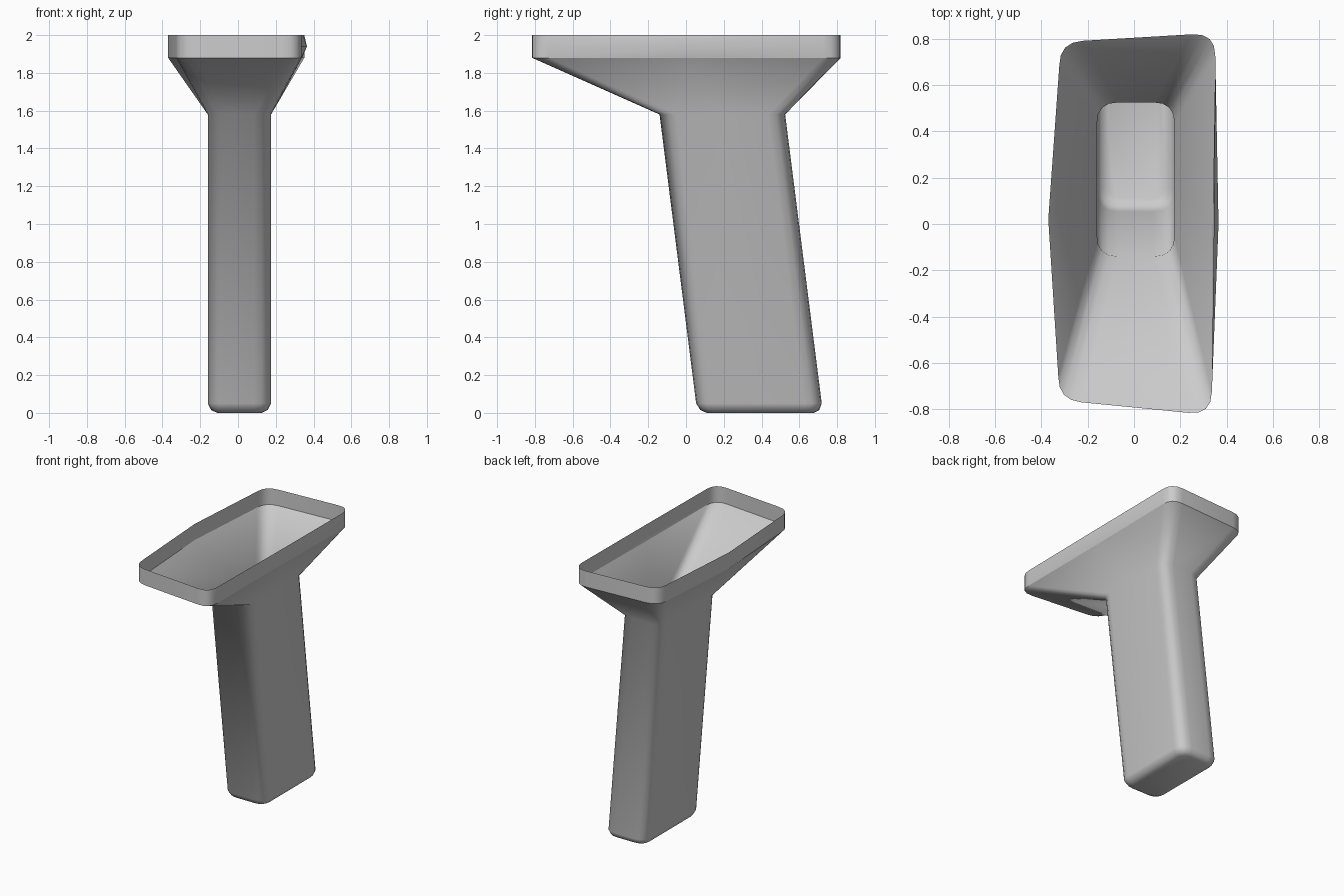
import bpy, bmesh
from mathutils import Vector

cube = bpy.data.objects.get("Cube")
if cube:
    bpy.data.objects.remove(cube)

grey = bpy.data.materials.new("plain grey")
grey.use_nodes = True
colour = (0.6, 0.6, 0.6, 1)
grey.diffuse_color = colour
grey.node_tree.nodes["Principled BSDF"].inputs["Base Color"].default_value = colour


def rounded_ring(corners, sides, radius, z, steps=4):
    """Four-cornered outline with rounded corners and a midpoint on each long side."""
    corners = [Vector(c) for c in corners]
    points = []
    for i, c in enumerate(corners):
        a = c + (corners[i - 1] - c).normalized() * radius
        b = c + (corners[(i + 1) % 4] - c).normalized() * radius
        for k in range(steps + 1):
            t = k / steps
            points.append(a * (1 - t) ** 2 + c * 2 * t * (1 - t) + b * t * t)
        if i % 2 == 0:
            points.append(Vector(sides[i // 2]))
    return [(p.x, p.y, z) for p in points]


def grip_ring(z, inset=0.0, radius=0.09):
    """Cross-section of the leaning grip."""
    shift = 0.2 * (1 - z / 1.58)
    x0, x1 = -0.16 + inset, 0.175 - inset
    y0, y1 = -0.14 + shift + inset, 0.525 + shift - inset
    mid = (y0 + y1) / 2
    return rounded_ring([(x1, y0), (x1, y1), (x0, y1), (x0, y0)],
                        [(x1, mid), (x0, mid)], radius, z)


def rim_ring(z, bulge):
    """Slightly skewed outline of the open tray."""
    return rounded_ring([(0.335, -0.825), (0.352, 0.825), (-0.322, 0.785), (-0.327, -0.76)],
                        [(bulge, 0), (-0.37, 0.02)], 0.1, z)


# Stack of outlines: rounded foot, grip, flared funnel, upright rim
rings = [grip_ring(0, 0.05, 0.05), grip_ring(0.015, 0.018, 0.075), grip_ring(0.05),
         grip_ring(1.58), rim_ring(1.88, 0.34), rim_ring(1.94, 0.365), rim_ring(2, 0.345)]

bm = bmesh.new()
loops = [[bm.verts.new(p) for p in ring] for ring in rings]
bm.faces.new(loops[0][::-1])
for low, high in zip(loops, loops[1:]):
    for i in range(len(low)):
        j = (i + 1) % len(low)
        bm.faces.new((low[i], low[j], high[j], high[i]))
for f in bm.faces:
    f.smooth = True

# Crisp crease where the funnel meets the rim
crease = loops[4]
for i, v in enumerate(crease):
    bm.edges.get((v, crease[i - 1])).smooth = False

mesh = bpy.data.meshes.new("funnel_grip")
bm.to_mesh(mesh)
bm.free()
mesh.materials.append(grey)
bpy.context.collection.objects.link(bpy.data.objects.new("funnel_grip", mesh))
